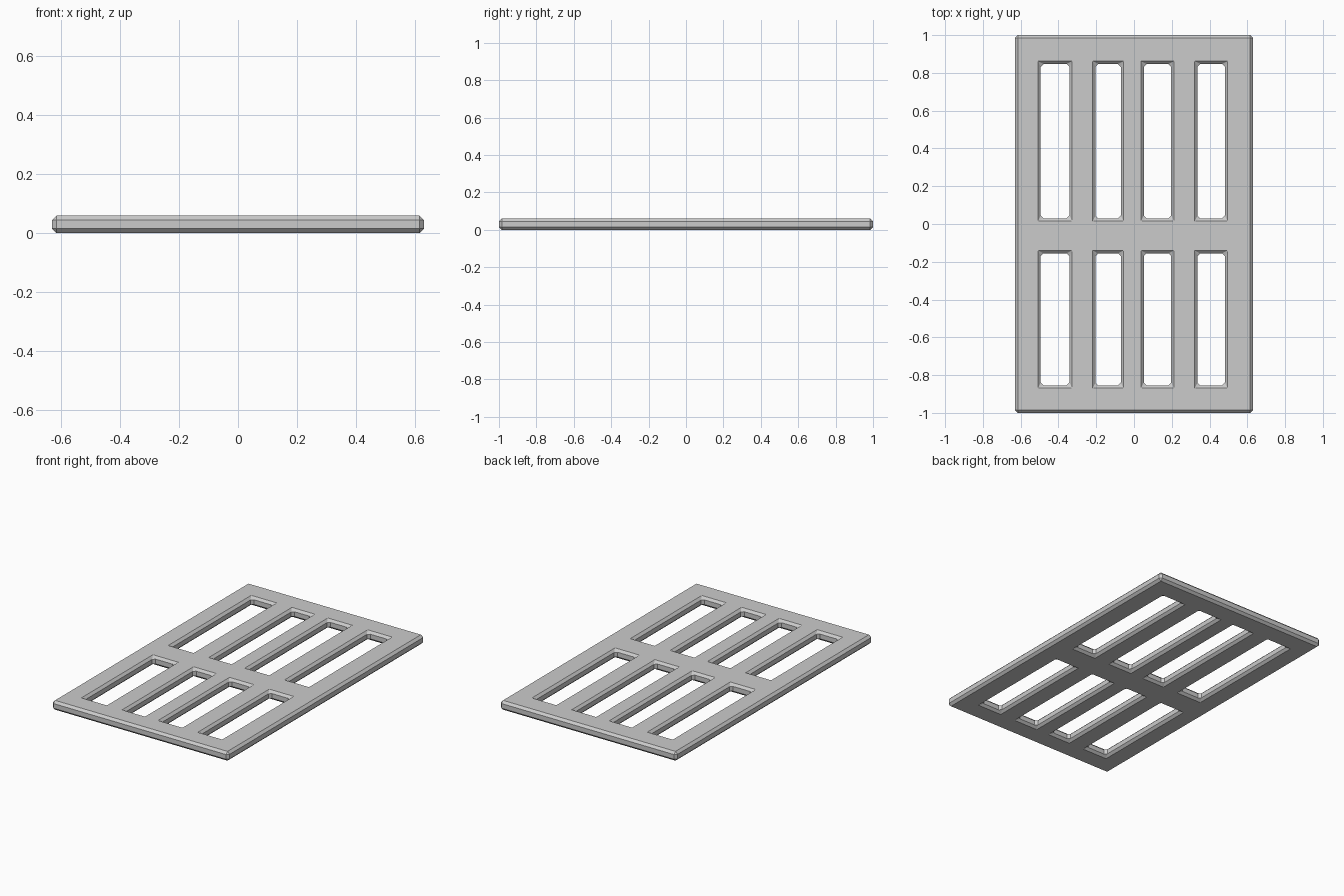
import bpy, bmesh

if "Cube" in bpy.data.objects:
    bpy.data.objects.remove(bpy.data.objects["Cube"])

# Cell boundaries: odd columns crossed with odd rows are the slots
XS = [-0.63, -0.494, -0.342, -0.204, -0.07, 0.052, 0.197, 0.336, 0.481, 0.63]
YS = [-1.0, -0.854, -0.155, 0.03, 0.847, 1.0]
HEIGHT = 0.06

bm = bmesh.new()
grid = [[bm.verts.new((x, y, 0)) for y in YS] for x in XS]
for i in range(len(XS) - 1):
    for j in range(len(YS) - 1):
        if i % 2 and j % 2:
            continue
        bm.faces.new((grid[i][j], grid[i + 1][j], grid[i + 1][j + 1], grid[i][j + 1]))

# Thicken the slotted sheet into a plate
ext = bmesh.ops.extrude_face_region(bm, geom=bm.faces[:], use_keep_orig=True)
for v in ext["geom"]:
    if isinstance(v, bmesh.types.BMVert):
        v.co.z = HEIGHT
bmesh.ops.recalc_face_normals(bm, faces=bm.faces[:])

mesh = bpy.data.meshes.new("slotted_plate")
bm.to_mesh(mesh)
bm.free()
plate = bpy.data.objects.new("slotted_plate", mesh)
bpy.context.collection.objects.link(plate)

# Single flat chamfer on every rim and corner
bevel = plate.modifiers.new("chamfer", "BEVEL")
bevel.width = 0.015
bevel.segments = 1
bevel.limit_method = "ANGLE"
bevel.use_clamp_overlap = False
